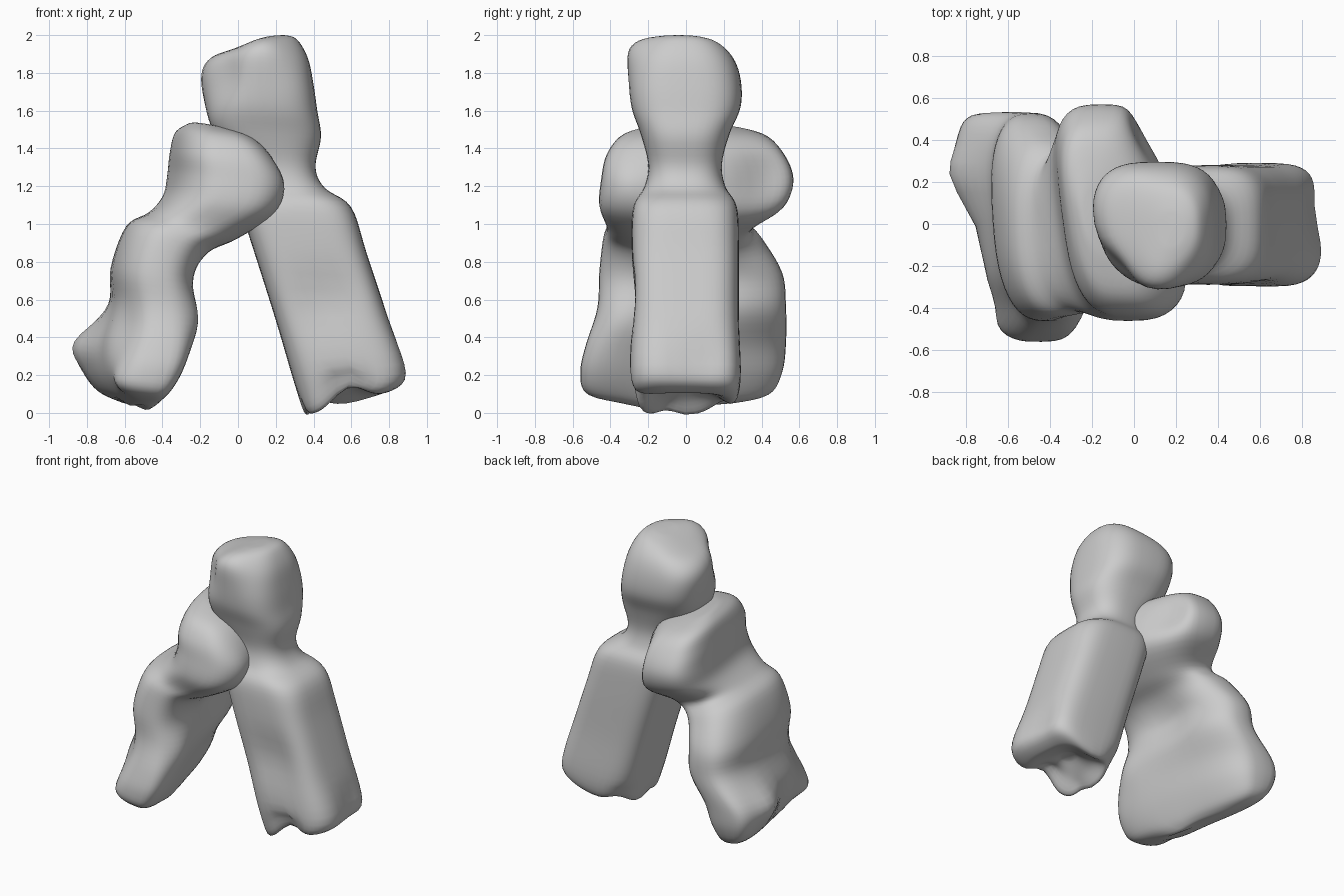
import bpy, bmesh, math
from mathutils import Vector

SEG = 48   # points around each ring
STEP = 5   # rings per profile interval


def spline(rows):
    out = []
    for i in range(len(rows) - 1):
        a, b, c, d = (rows[max(0, min(len(rows) - 1, i + k))] for k in (-1, 0, 1, 2))
        for s in range(STEP):
            t = s / STEP
            out.append([q + 0.5 * t * (r - p + t * (2*p - 5*q + 4*r - u + t * (3*(q - r) + u - p)))
                        for p, q, r, u in zip(a, b, c, d)])
    return out + [list(rows[-1])]


def loft(name, rows, dents):
    """Row: left x,z  right x,z  front y  back y  sideways shear  roundness."""
    bm = bmesh.new()
    rings = []
    for xl, zl, xr, zr, y0, y1, shear, e in spline(rows):
        mid = Vector(((xl + xr) / 2, (y0 + y1) / 2, (zl + zr) / 2))
        half = Vector(((xr - xl) / 2, 0, (zr - zl) / 2))
        ring = []
        for k in range(SEG):
            a = 2 * math.pi * k / SEG
            c, s = math.cos(a), math.sin(a)
            u = math.copysign(abs(c) ** (2 / e), c)
            v = math.copysign(abs(s) ** (2 / e), s)
            p = mid + half * u + Vector((shear * v, (y1 - y0) / 2 * v, 0))
            # soft local pushes give the hand-sculpted lumps and hollows
            for centre, radius, push in dents:
                p += Vector(push) * math.exp(-((p - Vector(centre)).length / radius) ** 2)
            ring.append(bm.verts.new(p))
        rings.append(ring)
    for a, b in zip(rings, rings[1:]):
        for k in range(SEG):
            n = (k + 1) % SEG
            bm.faces.new((a[k], b[k], b[n], a[n]))
    # close both ends with a fan
    for ring in (rings[0], rings[-1]):
        c = bm.verts.new(sum((v.co for v in ring), Vector()) / SEG)
        for k in range(SEG):
            bm.faces.new((ring[k], ring[(k + 1) % SEG], c))
    bmesh.ops.smooth_vert(bm, verts=bm.verts, factor=0.5, use_axis_x=True, use_axis_y=True, use_axis_z=True)
    bmesh.ops.recalc_face_normals(bm, faces=bm.faces)
    me = bpy.data.meshes.new(name)
    bm.to_mesh(me)
    bm.free()
    for f in me.polygons:
        f.use_smooth = True
    ob = bpy.data.objects.new(name, me)
    bpy.context.collection.objects.link(ob)
    return ob


# leaning slab with a waisted neck and a blocky head
loft("right_leaning_piece", [
    (0.12, 1.98, 0.24, 2.00, -0.10, 0.06, 0, 2.2),
    (-0.02, 1.93, 0.31, 1.98, -0.19, 0.17, 0, 2.4),
    (-0.15, 1.88, 0.37, 1.88, -0.27, 0.25, 0, 2.7),
    (-0.20, 1.79, 0.40, 1.74, -0.30, 0.29, 0, 3.0),
    (-0.18, 1.64, 0.42, 1.60, -0.29, 0.29, 0, 3.0),
    (-0.13, 1.49, 0.44, 1.46, -0.24, 0.23, 0, 2.8),
    (0.00, 1.33, 0.41, 1.30, -0.20, 0.19, 0, 2.6),
    (0.01, 1.20, 0.46, 1.19, -0.22, 0.21, 0, 2.6),
    (0.01, 1.09, 0.60, 1.09, -0.28, 0.27, 0, 3.4),
    (0.07, 0.90, 0.68, 0.85, -0.29, 0.28, 0, 3.8),
    (0.20, 0.49, 0.79, 0.52, -0.29, 0.28, 0, 3.8),
    (0.30, 0.15, 0.90, 0.21, -0.30, 0.29, 0, 3.6),
    (0.36, -0.02, 0.80, 0.11, -0.26, 0.25, 0, 3.2),
    (0.43, 0.07, 0.70, 0.12, -0.16, 0.15, 0, 2.5),
    (0.52, 0.15, 0.60, 0.16, -0.06, 0.05, 0, 2.0),
], [
    ((-0.18, -0.27, 1.80), 0.18, (0.10, 0.04, 0)),
    ((0.12, -0.23, 1.92), 0.13, (0, -0.05, 0.03)),
    ((0.57, -0.26, 0.10), 0.11, (0, 0.04, 0.12)),
    ((0.46, -0.30, 0.60), 0.16, (0, 0.04, 0)),
    ((0.36, -0.10, 0.02), 0.06, (0, 0, 0.05)),
    ((0.38, 0.22, 0.02), 0.12, (0, 0, 0.08)),
    ((0.85, 0.08, 0.25), 0.14, (-0.05, 0, 0)),
])

# two-footed block with a wide twisted cap, leaning on the slab
loft("left_leaning_piece", [
    (-0.24, 1.54, -0.08, 1.51, -0.14, 0.18, -0.03, 2.2),
    (-0.31, 1.49, 0.05, 1.46, -0.33, 0.41, -0.06, 2.8),
    (-0.34, 1.38, 0.15, 1.36, -0.42, 0.52, -0.06, 3.2),
    (-0.35, 1.26, 0.20, 1.21, -0.45, 0.57, -0.07, 3.2),
    (-0.38, 1.15, 0.17, 1.05, -0.46, 0.52, -0.06, 3.0),
    (-0.47, 1.06, -0.01, 0.92, -0.42, 0.35, -0.03, 2.7),
    (-0.59, 0.99, -0.15, 0.85, -0.44, 0.40, -0.02, 2.5),
    (-0.67, 0.77, -0.23, 0.72, -0.46, 0.51, -0.03, 2.6),
    (-0.67, 0.58, -0.24, 0.54, -0.47, 0.53, -0.05, 2.8),
    (-0.76, 0.38, -0.31, 0.36, -0.53, 0.53, -0.12, 3.4),
    (-0.75, 0.23, -0.37, 0.20, -0.56, 0.51, -0.12, 3.6),
    (-0.69, 0.12, -0.44, 0.08, -0.52, 0.44, -0.10, 3.0),
    (-0.60, 0.06, -0.50, 0.04, -0.30, 0.24, -0.05, 2.0),
], [
    ((-0.50, -0.15, 0.05), 0.13, (0, 0, -0.03)),
    ((-0.68, -0.03, 0.35), 0.13, (0.04, 0, 0)),
    ((-0.84, 0.22, 0.36), 0.13, (-0.07, 0, 0)),
    ((-0.25, 0.05, 0.70), 0.18, (-0.05, 0, 0)),
    ((-0.25, -0.35, 0.50), 0.12, (0.03, 0, 0)),
    ((-0.64, -0.50, 0.12), 0.11, (-0.07, -0.03, 0)),
    ((-0.58, -0.40, 0.42), 0.13, (0.03, 0.03, 0)),
    ((0.12, 0.42, 1.25), 0.18, (-0.10, 0, 0)),
    ((0.18, -0.30, 1.20), 0.12, (0.03, 0, 0)),
])
